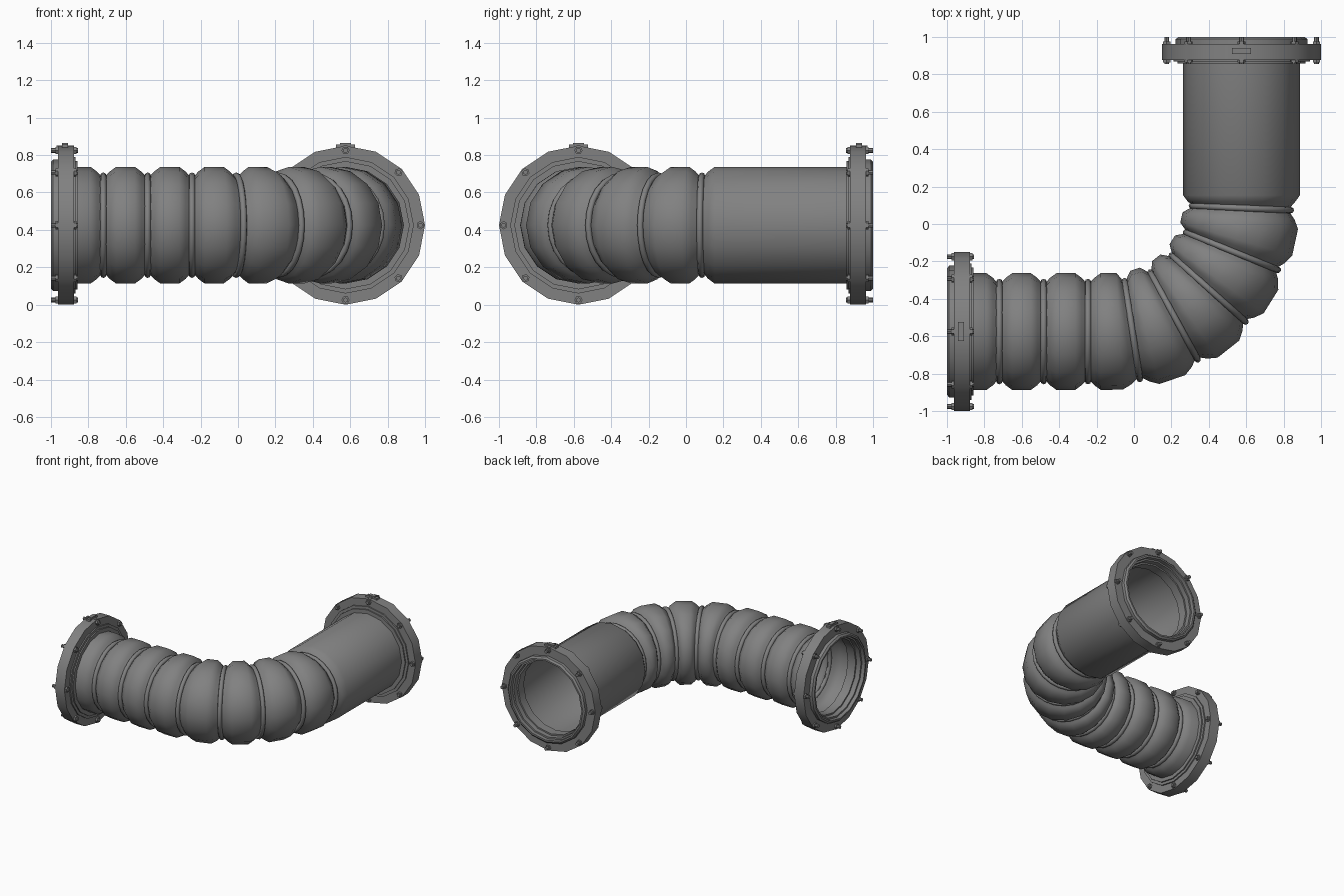
import bpy, bmesh, math
from mathutils import Matrix, Vector

old = bpy.data.objects.get("Cube")
if old:
    bpy.data.objects.remove(old, do_unlink=True)

grey = bpy.data.materials.new("grey rubber")
grey.use_nodes = True
grey.diffuse_color = (0.22, 0.22, 0.22, 1)
grey.node_tree.nodes["Principled BSDF"].inputs["Base Color"].default_value = (0.22, 0.22, 0.22, 1)

AXIS, HEIGHT = 0.575, 0.425      # distance of the legs from the middle, axis height
BEND = 0.69                      # bend radius
CORNER = BEND - AXIS             # offset of the bend centre
PITCH, FIRST = 0.237, 0.28       # band spacing, first band from the inlet
LEG = 1 - CORNER                 # length of each straight leg
ARC = BEND * math.pi / 2
SIDES = 16


def frame(s):
    """Matrix at distance s along the hose, local z running along it."""
    if s < LEG:
        pos, ang = Vector((s - 1, -AXIS, HEIGHT)), 0
    elif s < LEG + ARC:
        ang = (s - LEG) / BEND
        pos = Vector((BEND * math.sin(ang) - CORNER, CORNER - BEND * math.cos(ang), HEIGHT))
    else:
        pos, ang = Vector((AXIS, CORNER + s - LEG - ARC, HEIGHT)), math.pi / 2
    along = Vector((math.cos(ang), math.sin(ang), 0))
    side = Vector((math.sin(ang), -math.cos(ang), 0))
    rot = Matrix((side, Vector((0, 0, -1)), along)).transposed()
    if rot.determinant() < 0:
        rot = Matrix((side, Vector((0, 0, 1)), along)).transposed()
    return Matrix.Translation(pos) @ rot.to_4x4()


def finish(name, bm, angle):
    bmesh.ops.recalc_face_normals(bm, faces=bm.faces)
    mesh = bpy.data.meshes.new(name)
    bm.to_mesh(mesh)
    bm.free()
    mesh.materials.append(grey)
    ob = bpy.data.objects.new(name, mesh)
    bpy.context.collection.objects.link(ob)
    bpy.ops.object.select_all(action="DESELECT")
    ob.select_set(True)
    bpy.context.view_layer.objects.active = ob
    if angle:
        bpy.ops.object.shade_smooth_by_angle(angle=math.radians(angle))
    return ob


def lathe(bm, profile, place, closed=True, sides=SIDES):
    """Turn (distance, radius) points; place(distance) gives each loop's frame."""
    loops = []
    for d, r in profile:
        m = place(d)
        loops.append([bm.verts.new(m @ Vector((r * math.cos(a), r * math.sin(a), 0)))
                      for a in (2 * math.pi * i / sides for i in range(sides))])
    pairs = list(zip(loops, loops[1:])) + ([(loops[-1], loops[0])] if closed else [])
    for p, q in pairs:
        for i in range(sides):
            j = (i + 1) % sides
            bm.faces.new((p[i], p[j], q[j], q[i]))


# Bellows hose: one bulge between each pair of bands
total = 2 * LEG + ARC
bands = [FIRST + PITCH * i for i in range(8)]
profile = [(0.07, 0.312)]
for b in bands:
    profile += [(b - 0.068, 0.312), (b - 0.034, 0.287), (b, 0.25),
                (b + 0.034, 0.287), (b + 0.068, 0.312)]
profile.append((total - 0.07, 0.312))
bm = bmesh.new()
lathe(bm, profile, frame, closed=False)
finish("bellows_hose", bm, 60)

# Round bands lying in the valleys
for n, b in enumerate(bands):
    bm = bmesh.new()
    m = frame(b)
    ring = [(0.017 * math.cos(t), 0.265 + 0.017 * math.sin(t))
            for t in (math.pi * k / 4 for k in range(8))]
    lathe(bm, ring, lambda d: m @ Matrix.Translation((0, 0, d)), sides=24)
    finish(f"band_{n + 1}", bm, 60)


def cylinder(bm, m, radius, start, end, sides):
    bmesh.ops.create_cone(bm, cap_ends=True, segments=sides, radius1=radius, radius2=radius,
                          depth=end - start,
                          matrix=m @ Matrix.Translation((0, 0, (start + end) / 2)))


def coupling(label, m):
    """End fitting; local z points from the mouth into the hose."""
    def place(d):
        return m @ Matrix.Translation((0, 0, d))

    # Stepped collar with a hollow mouth
    bm = bmesh.new()
    lathe(bm, [(0, 0.325), (0, 0.338), (0.012, 0.352), (0.126, 0.352), (0.126, 0.343),
               (0.142, 0.343), (0.142, 0.3), (0.07, 0.3), (0.07, 0.312), (0.03, 0.312),
               (0.03, 0.325)], place)
    finish(label + "_collar", bm, 30)

    # Clamp flange
    bm = bmesh.new()
    lathe(bm, [(0.037, 0.34), (0.037, 0.425), (0.122, 0.425), (0.122, 0.365),
               (0.132, 0.365), (0.132, 0.34)], place)
    finish(label + "_flange", bm, 30)

    # Bolts with hex nuts around the flange
    bm = bmesh.new()
    for i in range(8):
        spot = m @ Matrix.Rotation(i * math.pi / 4, 4, "Z") @ Matrix.Translation((0.4, 0, 0))
        cylinder(bm, spot, 0.013, 0, 0.145, 8)
        cylinder(bm, spot, 0.022, 0.12, 0.136, 6)
        cylinder(bm, spot, 0.022, 0.025, 0.04, 6)
    finish(label + "_bolts", bm, 30)

    # Latch on top of the flange
    bm = bmesh.new()
    centre = m @ Vector((0, 0, 0.075))
    along = m.to_3x3() @ Vector((0, 0, 1))
    for length, width, top in ((0.034, 0.1, 0.431), (0.09, 0.022, 0.426), (0.03, 0.06, 0.439)):
        size = (length, width) if abs(along.x) > 0.5 else (width, length)
        box = Matrix.Translation(centre + Vector((0, 0, top - 0.02)))
        bmesh.ops.create_cube(bm, size=1, matrix=box @ Matrix.Diagonal((*size, 0.04, 1)))
    finish(label + "_latch", bm, 0)


coupling("inlet", frame(0))
coupling("outlet", frame(total) @ Matrix.Rotation(math.pi, 4, "X"))
